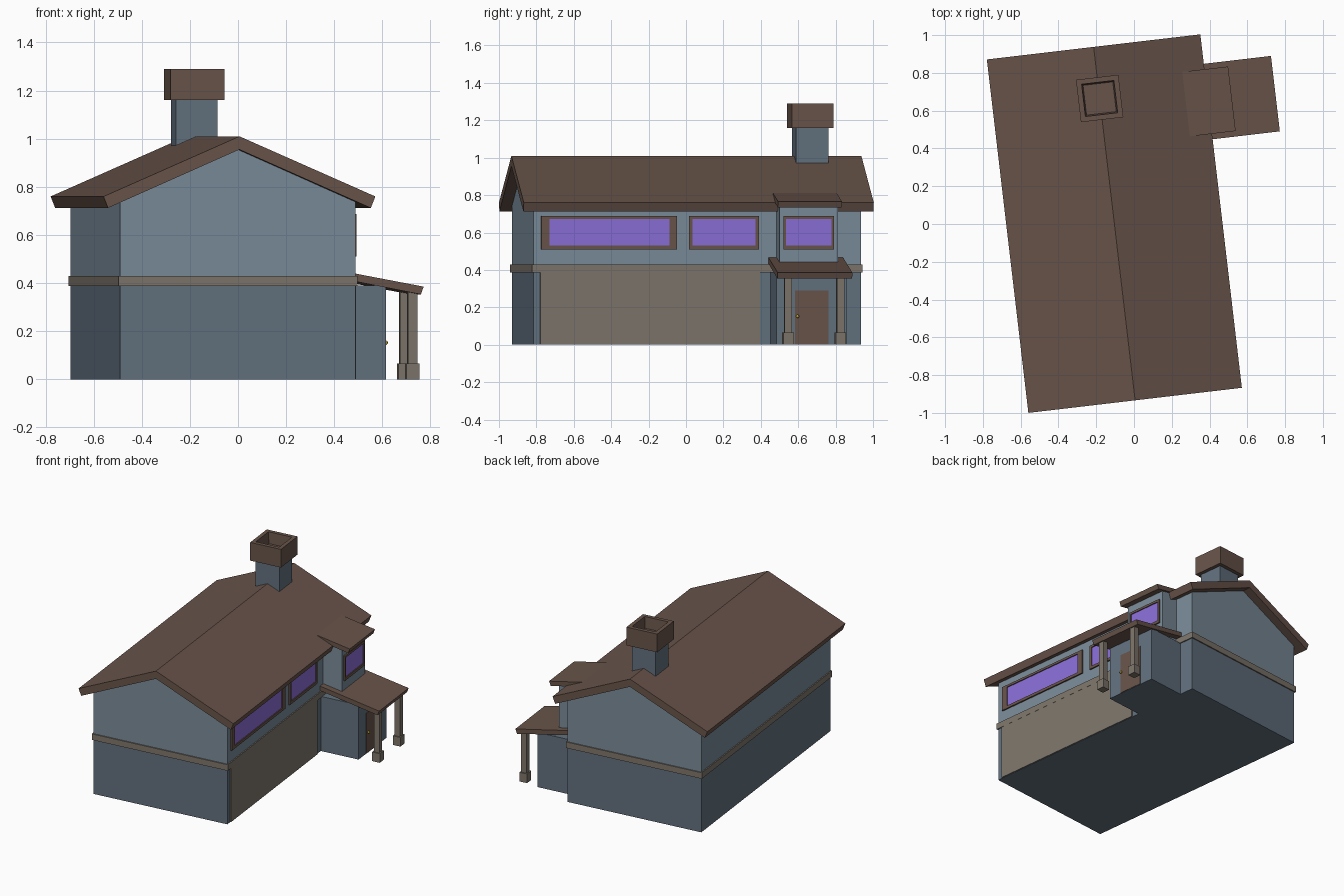
import bpy, bmesh, math
from mathutils import Matrix

if "Cube" in bpy.data.objects:
    bpy.data.objects.remove(bpy.data.objects["Cube"])

# House frame: u across, v along the ridge, turned slightly about z
FRAME = Matrix.Translation((-0.104, 0.002, 0)) @ Matrix.Rotation(math.radians(6.7), 4, 'Z')


def mat(name, rgb):
    m = bpy.data.materials.new(name)
    lin = [((c / 255 + 0.055) / 1.055) ** 2.4 for c in rgb]
    m.diffuse_color = (*lin, 1)
    m.use_nodes = True
    m.node_tree.nodes["Principled BSDF"].inputs["Base Color"].default_value = m.diffuse_color
    return m


UPPER = mat("upper_siding", (122, 139, 153))
LOWER = mat("lower_siding", (98, 113, 126))
ROOF = mat("roof_brown", (104, 84, 74))
TRIM = mat("trim_beige", (126, 117, 107))
GLASS = mat("glass_violet", (138, 111, 216))
GOLD = mat("brass", (190, 160, 40))


def finish(name, bm, m):
    bmesh.ops.recalc_face_normals(bm, faces=bm.faces[:])
    bm.transform(FRAME)
    me = bpy.data.meshes.new(name)
    bm.to_mesh(me)
    bm.free()
    me.materials.append(m)
    ob = bpy.data.objects.new(name, me)
    bpy.context.collection.objects.link(ob)
    return ob


def prism(name, profile, v0, v1, m):
    """Extrude a (u, z) profile along v."""
    bm = bmesh.new()
    f = bm.faces.new([bm.verts.new((u, v0, z)) for u, z in profile])
    ext = bmesh.ops.extrude_face_region(bm, geom=[f])
    vs = [g for g in ext["geom"] if isinstance(g, bmesh.types.BMVert)]
    bmesh.ops.translate(bm, verts=vs, vec=(0, v1 - v0, 0))
    return finish(name, bm, m)


def box(name, u, v, z, m):
    return prism(name, [(u[0], z[0]), (u[1], z[0]), (u[1], z[1]), (u[0], z[1])], v[0], v[1], m)


def window(name, wall, outer, inner):
    """Glass with a four-bar frame standing proud of a wall plane."""
    z0, z1, g0, g1 = 0.51, 0.688, 0.53, 0.672
    u = (wall - 0.01, wall + 0.01)
    box(name + "_glass", (wall - 0.01, wall + 0.003), inner, (g0, g1), GLASS)
    box(name + "_sill", u, outer, (z0, g0), ROOF)
    box(name + "_head", u, outer, (g1, z1), ROOF)
    box(name + "_jamb_a", u, (outer[0], inner[0]), (g0, g1), ROOF)
    box(name + "_jamb_b", u, (inner[1], outer[1]), (g0, g1), ROOF)


def shed_roof(name, u0, u1, z0, v, thick=0.032, slope=0.19):
    z1 = z0 - slope * (u1 - u0)
    prism(name, [(u0, z0), (u1, z1), (u1 - 0.012, z1 - thick), (u0, z0 - thick)], *v, ROOF)


# Main body
W, L = 0.492, 0.882
box("lower_walls", (-W, W), (-L, L), (0, 0.41), LOWER)
prism("upper_walls", [(-W, 0.41), (W, 0.41), (W, 0.74), (0, 0.957), (-W, 0.74)], -L, L, UPPER)
box("band", (-0.5, 0.5), (-0.89, 0.89), (0.387, 0.43), TRIM)
prism("main_roof", [(0, 1.01), (0.569, 0.76), (0.55, 0.712), (0, 0.955),
                    (-0.55, 0.712), (-0.569, 0.76)], -0.942, 0.942, ROOF)

# Garage door and wall windows
box("garage_door", (0.45, 0.499), (-0.845, 0.338), (0.002, 0.4), TRIM)
window("long_window", W, (-0.84, -0.11), (-0.795, -0.15))
window("short_window", W, (-0.045, 0.333), (-0.025, 0.313))

# Entry block with porch
C = 0.584
box("entry_block", (0.2, 0.77), (C - 0.19, C + 0.19), (0, 0.39), LOWER)
shed_roof("porch_roof", 0.48, 0.927, 0.47, (C - 0.201, C + 0.201))
box("door", (0.74, 0.774), (C - 0.09, C + 0.09), (0.002, 0.29), ROOF)
for side in (-1, 1):
    v = C + side * 0.141
    n = "left" if side < 0 else "right"
    box("porch_post_" + n, (0.866, 0.906), (v - 0.02, v + 0.02), (0.06, 0.375), TRIM)
    box("post_base_" + n, (0.858, 0.914), (v - 0.028, v + 0.028), (0, 0.065), TRIM)
bm = bmesh.new()
bmesh.ops.create_uvsphere(bm, u_segments=10, v_segments=6, radius=0.009,
                          matrix=Matrix.Translation((0.783, C - 0.077, 0.152)))
finish("door_knob", bm, GOLD)

# Upper bay
box("bay", (0.4, 0.63), (C - 0.157, C + 0.157), (0.415, 0.755), UPPER)
window("bay_window", 0.63, (C - 0.135, C + 0.135), (C - 0.123, C + 0.123))
shed_roof("bay_roof", 0.45, 0.695, 0.812, (C - 0.172, C + 0.172))

# Chimney with hollow cap
K = 0.667
box("chimney_shaft", (-0.087, 0.087), (K - 0.087, K + 0.087), (0.9, 1.17), LOWER)
bm = bmesh.new()
bmesh.ops.create_cube(bm, size=1, matrix=Matrix.Translation((0, K, 1.225))
                      @ Matrix.Diagonal((0.226, 0.226, 0.13, 1)))
top = max(bm.faces, key=lambda f: f.calc_center_median().z)
bmesh.ops.inset_region(bm, faces=[top], thickness=0.038)
ext = bmesh.ops.extrude_face_region(bm, geom=[top])
vs = [g for g in ext["geom"] if isinstance(g, bmesh.types.BMVert)]
bmesh.ops.delete(bm, geom=[top], context='FACES_ONLY')
bmesh.ops.scale(bm, verts=vs, vec=(0.92, 0.92, 1), space=Matrix.Translation((0, -K, 0)))
bmesh.ops.translate(bm, verts=vs, vec=(0, 0, -0.08))
finish("chimney_cap", bm, ROOF)
